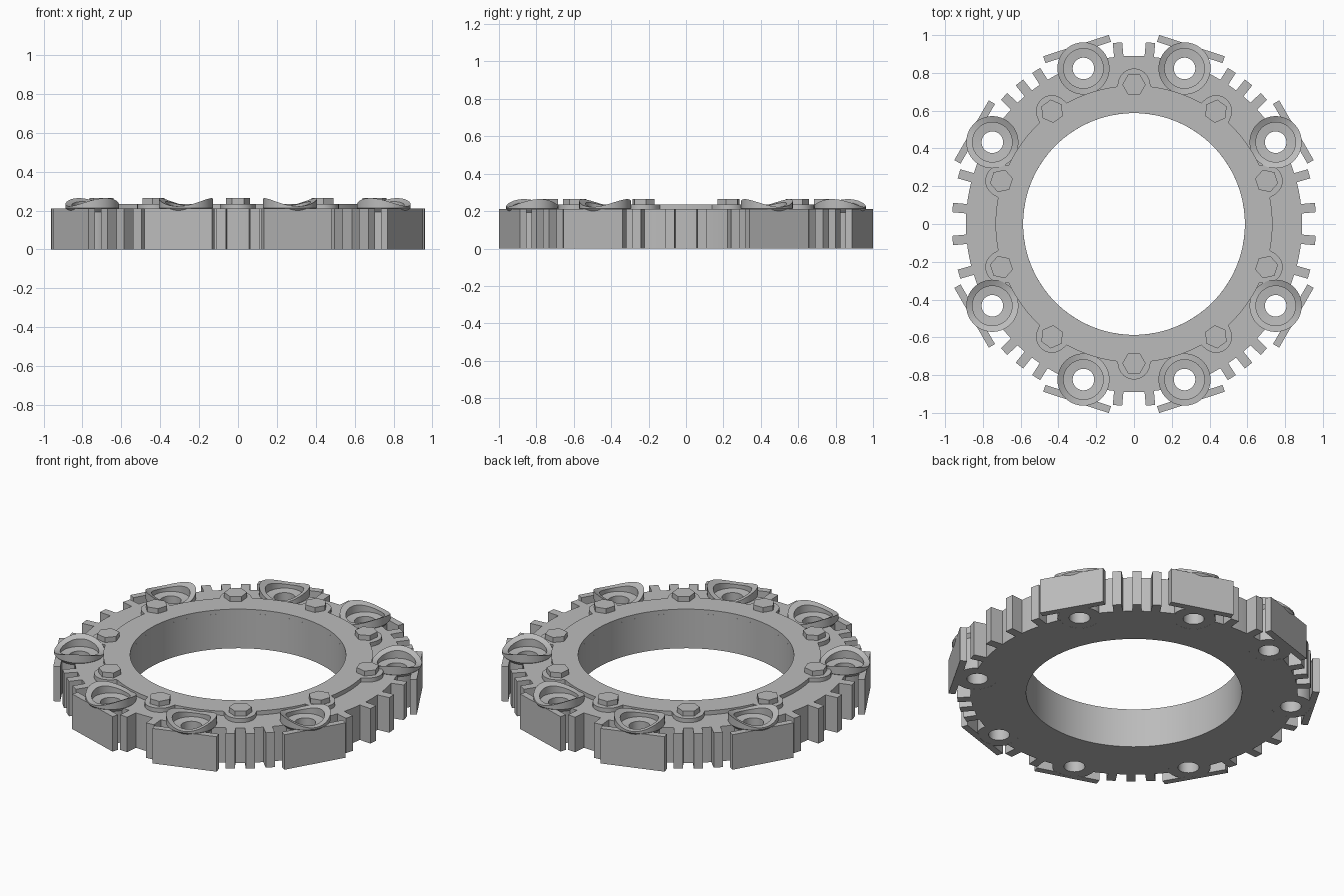
import bpy, bmesh, math
from math import sin, cos, radians, sqrt, pi
from mathutils import Matrix

cube = bpy.data.objects.get("Cube")
if cube:
    bpy.data.objects.remove(cube)

steel = bpy.data.materials.new("plain_grey")
steel.use_nodes = True
GREY = (0.5, 0.5, 0.5, 1)
steel.diffuse_color = GREY
steel.node_tree.nodes["Principled BSDF"].inputs["Base Color"].default_value = GREY

HEIGHT = 0.21
HOLE_DIST = 0.866
HOLE_ANGLES = [30, 72, 108, 150, 210, 252, 288, 330]
BOLT_DIST = 0.738
BOLT_ANGLES = [18 + 36 * i for i in range(10)]


def finish(name, bm, angle=0, smooth=True):
    """Turn a bmesh into an object turned about the main axis."""
    bmesh.ops.recalc_face_normals(bm, faces=bm.faces)
    mesh = bpy.data.meshes.new(name)
    bm.to_mesh(mesh)
    bm.free()
    mesh.materials.append(steel)
    ob = bpy.data.objects.new(name, mesh)
    bpy.context.collection.objects.link(ob)
    ob.rotation_euler.z = radians(angle)
    if smooth:
        shade(ob)
    return ob


def shade(ob):
    bpy.ops.object.select_all(action='DESELECT')
    ob.select_set(True)
    bpy.context.view_layer.objects.active = ob
    bpy.ops.object.shade_smooth_by_angle(angle=radians(30))


def revolve(profile, n, height=lambda r, a, z: z, radius=lambda r, a: r, centre=0):
    """Closed (r, z) profile swept round a vertical axis at x = centre."""
    bm = bmesh.new()
    loops = []
    for i in range(n):
        a = 2 * pi * i / n
        loop = []
        for r, z in profile:
            rr = radius(r, a)
            loop.append(bm.verts.new((centre + rr * cos(a), rr * sin(a), height(r, a, z))))
        loops.append(loop)
    k = len(profile)
    for i in range(n):
        p, q = loops[i], loops[(i + 1) % n]
        for j in range(k):
            bm.faces.new((p[j], q[j], q[(j + 1) % k], p[(j + 1) % k]))
    return bm


def box(x0, x1, width, z0, z1):
    bm = bmesh.new()
    bmesh.ops.create_cube(bm, size=1)
    bmesh.ops.scale(bm, vec=(x1 - x0, width, z1 - z0), verts=bm.verts)
    bmesh.ops.translate(bm, vec=((x0 + x1) / 2, 0, (z0 + z1) / 2), verts=bm.verts)
    return bm


def cylinder(x, r, z0, z1, n):
    bm = bmesh.new()
    bmesh.ops.create_cone(bm, cap_ends=True, segments=n, radius1=r, radius2=r, depth=z1 - z0,
                          matrix=Matrix.Translation((x, 0, (z0 + z1) / 2)))
    return bm


def cut(ob, cutters):
    """Subtract the cutters and bake the result."""
    for c in cutters:
        mod = ob.modifiers.new("pocket", 'BOOLEAN')
        mod.operation = 'DIFFERENCE'
        mod.solver = 'EXACT'
        mod.object = c
    bpy.context.view_layer.update()
    baked = bpy.data.meshes.new_from_object(ob.evaluated_get(bpy.context.evaluated_depsgraph_get()))
    ob.modifiers.clear()
    ob.data = baked
    shade(ob)


# Main ring and pockets for the seats
ring = finish("main_ring", revolve([(0.587, 0), (0.89, 0), (0.89, HEIGHT), (0.587, HEIGHT)], 128))
pockets = [finish("pocket_cutter", cylinder(HOLE_DIST, 0.108, -0.1, 0.5, 48), a) for a in HOLE_ANGLES]
cut(ring, pockets)


# Raised collar whose outline swells round each bolt
def collar_radius(r, a):
    if r < 0.6:
        return r
    d = (a - radians(18) + pi / 10) % (pi / 5) - pi / 10
    inside = 0.085 ** 2 - (BOLT_DIST * sin(d)) ** 2
    return max(r, BOLT_DIST * cos(d) + sqrt(inside)) if inside > 0 else r


finish("raised_collar", revolve([(0.587, 0.2), (0.733, 0.2), (0.733, 0.235), (0.587, 0.235)],
                                360, radius=collar_radius))

# Hexagonal bolt heads
for a in BOLT_ANGLES:
    finish("bolt_head", cylinder(BOLT_DIST, 0.062, 0.23, 0.265, 6), a, smooth=False)

# Outer plates and saddle-topped seats with through holes
TOP = 1.0


def saddle(r, a, z):
    return 0.222 + 0.042 * (r * sin(a) / 0.138) ** 2 if z == TOP else z


seat_profile = [(0.057, 0.0005), (0.057, 0.195), (0.105, 0.2), (0.105, TOP), (0.122, TOP),
                (0.138, TOP), (0.138, 0.213), (0.12, 0.193), (0.12, 0.0005)]
for a, pocket in zip(HOLE_ANGLES, pockets):
    plate = finish("outer_plate", box(0.955, 0.993, 0.365, 0, HEIGHT), a)
    cut(plate, [pocket])
    finish("bolt_seat", revolve(seat_profile, 64, height=saddle, centre=HOLE_DIST), a)

# Radial teeth between the plates, mirrored on both axes
for a in (5.2, 16, 44.5, 51, 57.5, 84.8):
    for angle in (a, 180 - a, 180 + a, -a):
        finish("tooth", box(0.87, 0.964, 0.05, 0, HEIGHT), angle, smooth=False)

for p in pockets:
    bpy.data.objects.remove(p)
